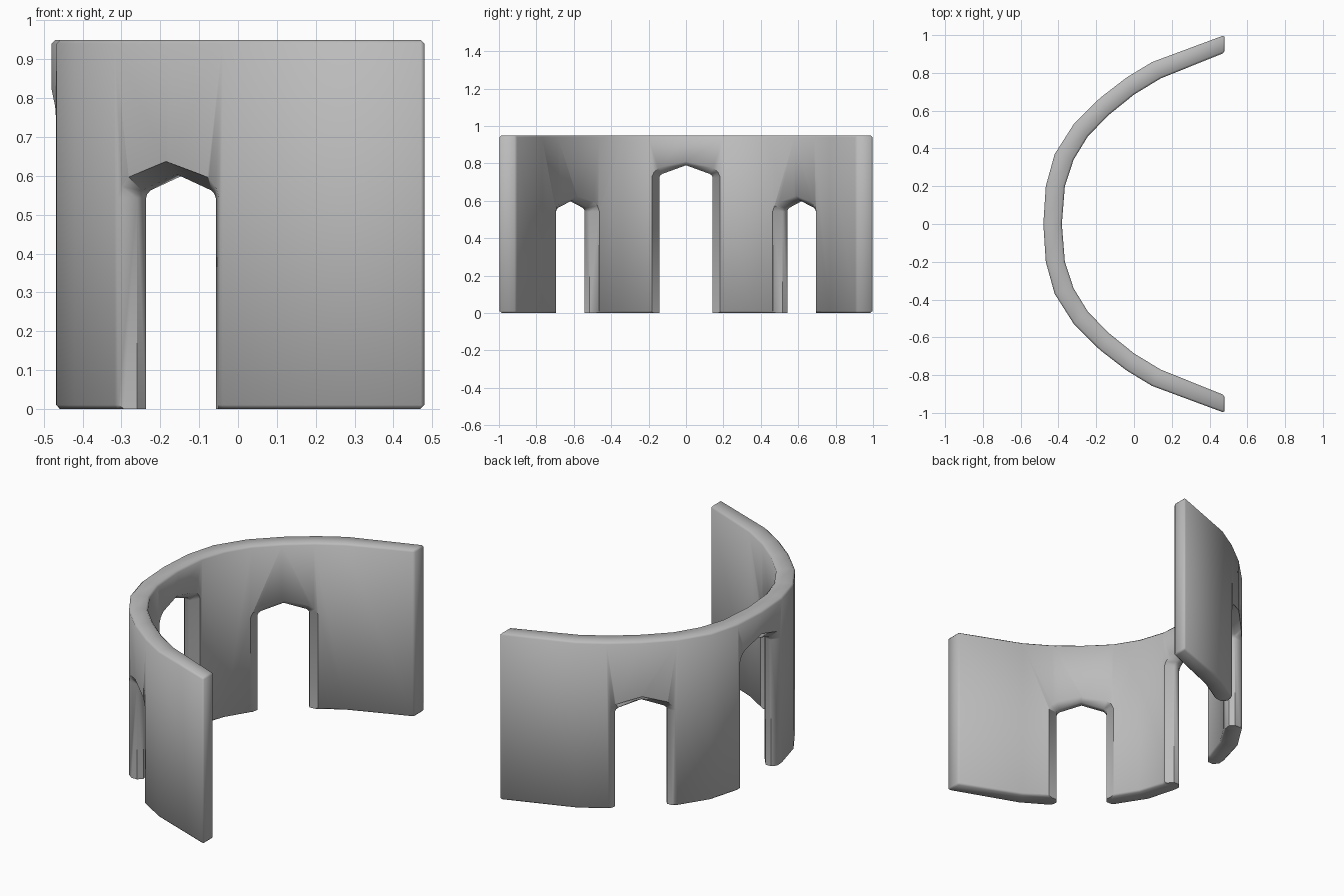
import bpy
import bmesh
import math
from mathutils import Vector

cube = bpy.data.objects.get("Cube")
if cube:
    bpy.data.objects.remove(cube, do_unlink=True)

HEIGHT = 0.95

stone = bpy.data.materials.new("grey stone")
stone.use_nodes = True
grey = (0.5, 0.5, 0.5, 1)
stone.diffuse_color = grey
stone.node_tree.nodes["Principled BSDF"].inputs["Base Color"].default_value = grey


def loft(name, rings):
    """Join equal closed rings into a capped solid."""
    bm = bmesh.new()
    loops = [[bm.verts.new(p) for p in ring] for ring in rings]
    n = len(loops[0])
    for a, b in zip(loops, loops[1:]):
        for i in range(n):
            j = (i + 1) % n
            bm.faces.new((a[i], a[j], b[j], b[i]))
    bm.faces.new(loops[0])
    bm.faces.new(loops[-1])
    bmesh.ops.recalc_face_normals(bm, faces=bm.faces)
    mesh = bpy.data.meshes.new(name)
    bm.to_mesh(mesh)
    bm.free()
    obj = bpy.data.objects.new(name, mesh)
    bpy.context.collection.objects.link(obj)
    return obj


def mirrored(half):
    return [(x, -y) for x, y in reversed(half[1:])] + half


# Curved wall: matching outer and inner plan points, swept end to end
outer = mirrored([(-.48, 0), (-.467, .2), (-.42, .37), (-.318, .53),
                  (-.18, .667), (-.04, .775), (.095, .857), (.48, 1)])
inner = mirrored([(-.382, 0), (-.366, .2), (-.32, .34), (-.243, .466),
                  (-.13, .58), (0, .685), (.14, .77), (.48, .907)])
wall = loft("curved_wall", [
    [(*o, 0), (*o, HEIGHT), (*i, HEIGHT), (*i, 0)] for o, i in zip(outer, inner)])
wall.data.materials.append(stone)

# Soft chamfer on the wall rims and ends
rim = wall.modifiers.new("rim", "BEVEL")
rim.width = 0.01
rim.segments = 1
rim.limit_method = "ANGLE"
rim.angle_limit = math.radians(40)


def pointed_arch(half, shoulder, apex, rounding):
    """Half-width, shoulder height and apex of a doorway outline (u, z)."""
    r = rounding
    slope = (apex - shoulder) / half
    side = [(half, -0.1), (half, shoulder - r),
            (half - r * 0.3, shoulder - r * 0.3),
            (half - r, shoulder + r * slope)]
    return side + [(0, apex)] + [(-u, z) for u, z in reversed(side)]


def doorway(name, centre, normal, half, shoulder, apex):
    """Cut a doorway that narrows by chamfers from both wall faces."""
    n = Vector((*normal, 0)).normalized()
    t = Vector((-n.y, n.x, 0))
    wide = pointed_arch(half + 0.04, shoulder + 0.028, apex + 0.033, 0.04)
    narrow = pointed_arch(half, shoulder, apex, 0.015)
    stations = [(-0.15, wide), (-0.05, wide), (-0.017, narrow),
                (0.017, narrow), (0.05, wide), (0.15, wide)]
    base = Vector((*centre, 0))
    cutter = loft(name + "_cutter", [
        [base + n * d + t * u + Vector((0, 0, z)) for u, z in outline]
        for d, outline in stations])
    cutter.hide_render = True
    cutter.data.materials.append(stone)
    cut = wall.modifiers.new(name, "BOOLEAN")
    cut.operation = "DIFFERENCE"
    cut.solver = "EXACT"
    cut.object = cutter
    return cutter


# Tall middle doorway and a lower one on each side
cutters = [doorway("middle_doorway", (-.42, 0), (-1, 0), .143, .738, .79)]
for side, name in ((1, "back_doorway"), (-1, "front_doorway")):
    cutters.append(doorway(name, (-.147, side * .618), (-.66, side * .75),
                           .135, .557, .604))

# Apply the cuts, then smooth the broad curves only
bpy.context.view_layer.objects.active = wall
for obj in bpy.context.selected_objects:
    obj.select_set(False)
wall.select_set(True)
for mod in list(wall.modifiers):
    bpy.ops.object.modifier_apply(modifier=mod.name)
for cutter in cutters:
    bpy.data.objects.remove(cutter, do_unlink=True)
bpy.ops.object.shade_smooth_by_angle(angle=math.radians(50))
